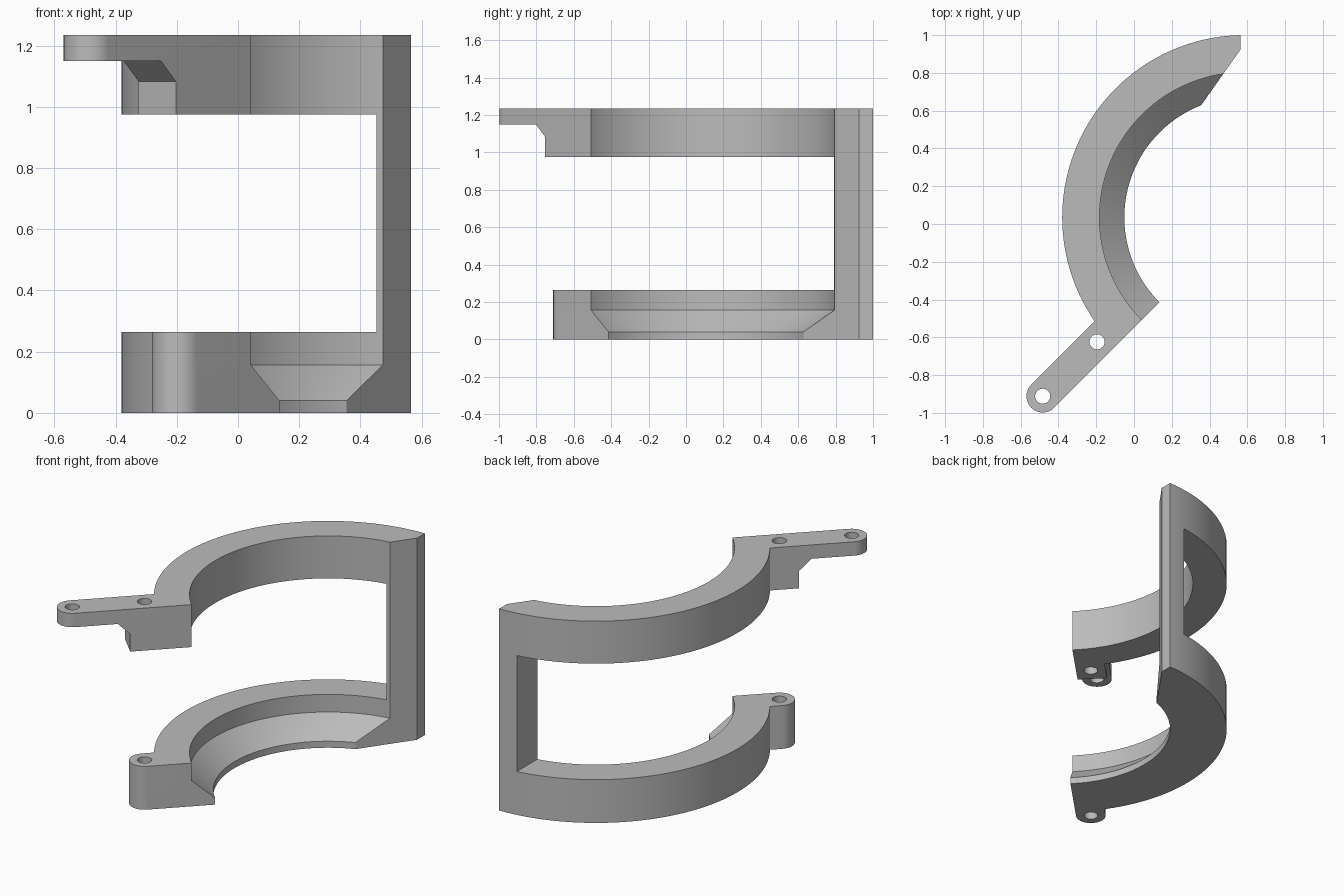
import bpy, bmesh, math
from mathutils import Vector

if "Cube" in bpy.data.objects:
    bpy.data.objects.remove(bpy.data.objects["Cube"], do_unlink=True)

CENTRE = Vector((0.585, 0.035))
R_OUT, R_IN, R_LIP = 0.965, 0.768, 0.636
HEIGHT, LOW_TOP, UP_BOTTOM = 1.235, 0.265, 0.975
TAB_R = 0.086                      # half width of the tab
HOLE_NEAR, HOLE_FAR = 1.018, 1.425  # distances along the tab
CORNER = Vector((0.565, 0.925))    # outer end of the slanted cut
CUT_DIR = Vector((-0.205, -0.29)).normalized()
U = Vector((-1, -1)).normalized()  # along the tab
V = Vector((-1, 1)).normalized()   # across the tab


def tab_point(u, v):
    return CENTRE + U * u + V * v


def polar(r, a, centre=CENTRE):
    return centre + Vector((math.cos(a), math.sin(a))) * r


def arc(r, start, end, count, centre=CENTRE):
    return [polar(r, start + (end - start) * i / count, centre) for i in range(count + 1)]


def round_end(u):
    """Half circle closing the tab at distance u."""
    return [tab_point(u + TAB_R * math.sin(t), TAB_R - TAB_R * math.cos(t))
            for t in (math.pi * i / 24 for i in range(25))]


def loft(name, layers):
    """Solid through (z, outline) layers with matching point counts."""
    bm = bmesh.new()
    rings = [[bm.verts.new((p.x, p.y, z)) for p in pts] for z, pts in layers]
    for a, b in zip(rings, rings[1:]):
        for i in range(len(a)):
            j = (i + 1) % len(a)
            bm.faces.new((a[i], a[j], b[j], b[i]))
    bm.faces.new(rings[0])
    bm.faces.new(rings[-1])
    bmesh.ops.recalc_face_normals(bm, faces=bm.faces)
    mesh = bpy.data.meshes.new(name)
    bm.to_mesh(mesh)
    bm.free()
    obj = bpy.data.objects.new(name, mesh)
    bpy.context.collection.objects.link(obj)
    return obj


def outline(r):
    """Plan of the clamp with inner radius r and the full-length tab."""
    p = CORNER - CENTRE
    b = p.dot(CUT_DIR)
    hit = p + CUT_DIR * (-b - math.sqrt(b * b - p.length_squared + r * r))
    start = math.atan2(hit.y, hit.x)
    end = math.radians(225)
    joint = end - math.asin(2 * TAB_R / R_OUT)
    top = math.acos((CORNER.x - CENTRE.x) / R_OUT)
    return (arc(r, start, end, 72) + round_end(HOLE_FAR)
            + arc(R_OUT, joint, top, 72) + [CORNER])


# Clamp body with a conical seat at the bottom
body = loft("clamp_bracket", [(0, outline(R_LIP)), (0.04, outline(R_LIP)),
                              (0.157, outline(R_IN)), (HEIGHT, outline(R_IN))])

# Window leaving the column at the end of the arc
window_plan = [Vector(p) for p in ((-2, -2), (0.452, -2), (0.452, 2), (-2, 2))]
cutters = [loft("window_cutter", [(LOW_TOP, window_plan), (UP_BOTTOM, window_plan)])]

# Lower tab shortened to a rounded end
lower_plan = (round_end(HOLE_NEAR) + [tab_point(HOLE_NEAR, 0.3), tab_point(2, 0.3),
              tab_point(2, -0.1), tab_point(HOLE_NEAR, -0.1)])
cutters.append(loft("lower_tab_cutter", [(-0.1, lower_plan), (0.6, lower_plan)]))


# Upper tab thinned underneath, with a chamfered step
def step_plan(u):
    return [tab_point(u, -0.1), tab_point(2, -0.1), tab_point(2, 0.3), tab_point(u, 0.3)]


cutters.append(loft("upper_tab_cutter", [(0.7, step_plan(1.114)), (1.082, step_plan(1.114)),
                                         (1.15, step_plan(1.184))]))

# Bolt holes
for name, u in (("near_hole_cutter", HOLE_NEAR), ("far_hole_cutter", HOLE_FAR)):
    circle = arc(0.04, 0, math.tau, 32, tab_point(u, TAB_R))[:-1]
    cutters.append(loft(name, [(-0.2, circle), (1.5, circle)]))

bpy.ops.object.select_all(action="DESELECT")
bpy.context.view_layer.objects.active = body
body.select_set(True)
for cutter in cutters:
    cutter.hide_render = True
    mod = body.modifiers.new(cutter.name, "BOOLEAN")
    mod.operation, mod.solver, mod.object = "DIFFERENCE", "EXACT", cutter
    bpy.ops.object.modifier_apply(modifier=mod.name)
    bpy.data.objects.remove(cutter, do_unlink=True)

# Grey material and smooth curved faces
grey = bpy.data.materials.new("plain_grey")
grey.use_nodes = True
colour = (0.5, 0.5, 0.5, 1)
grey.diffuse_color = colour
grey.node_tree.nodes["Principled BSDF"].inputs["Base Color"].default_value = colour
body.data.materials.clear()
body.data.materials.append(grey)
bpy.ops.object.shade_smooth_by_angle(angle=math.radians(20))
